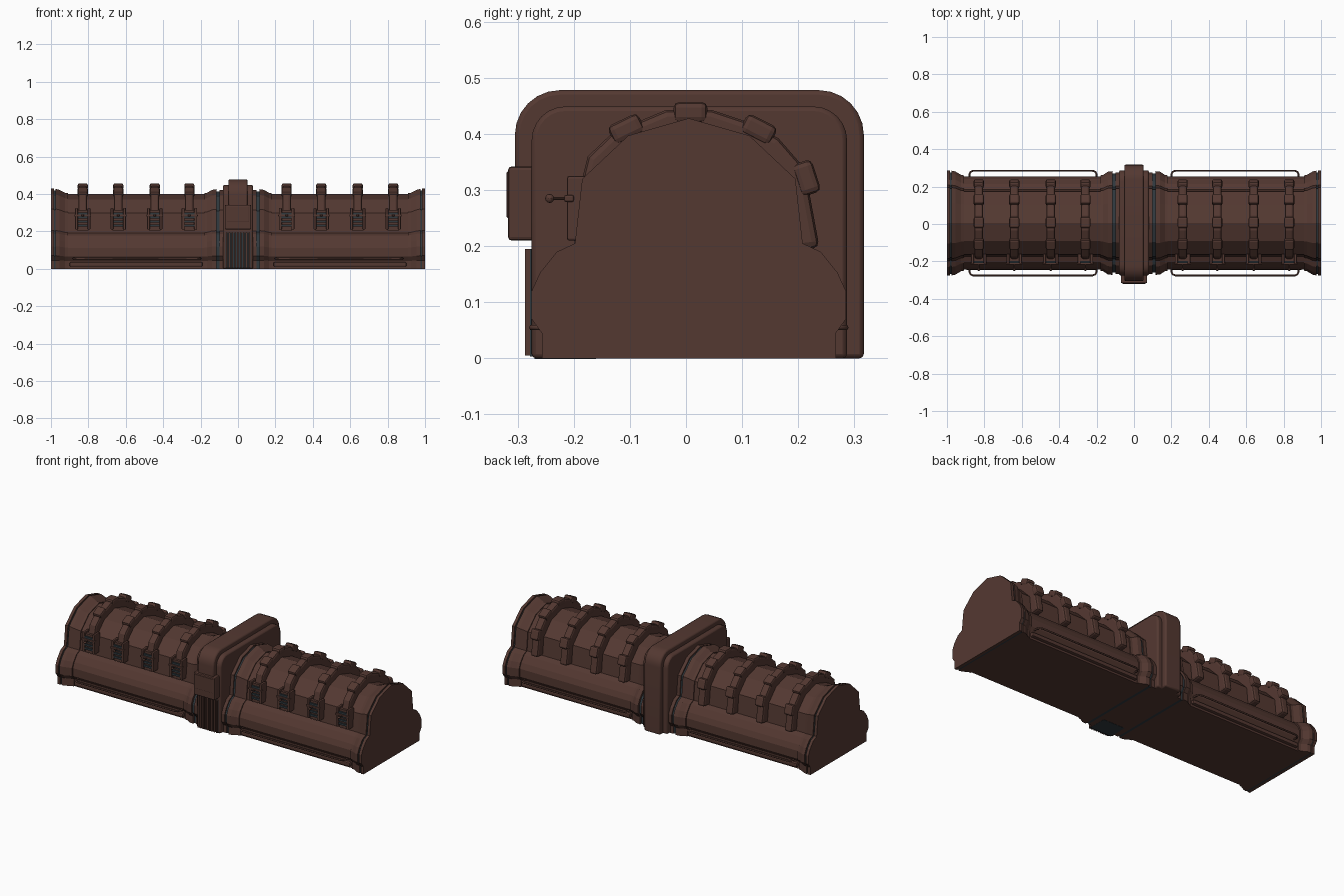
import bpy, bmesh, math
from mathutils import Matrix, Vector

if "Cube" in bpy.data.objects:
    bpy.data.objects.remove(bpy.data.objects["Cube"])

CY = 0.005  # centre line of the hull in y


def material(name, rgb):
    m = bpy.data.materials.new(name)
    m.diffuse_color = (*rgb, 1)
    m.use_nodes = True
    m.node_tree.nodes["Principled BSDF"].inputs["Base Color"].default_value = m.diffuse_color
    return m


BROWN = material("dark_brown", (0.088, 0.040, 0.031))
GREY = material("slate_grey", (0.028, 0.040, 0.048))


def finish(bm, name, mats, bevel=0, segments=2, mirror=False):
    bmesh.ops.recalc_face_normals(bm, faces=bm.faces)
    me = bpy.data.meshes.new(name)
    bm.to_mesh(me)
    bm.free()
    ob = bpy.data.objects.new(name, me)
    bpy.context.collection.objects.link(ob)
    for m in mats:
        me.materials.append(m)
    if bevel:
        b = ob.modifiers.new("bevel", 'BEVEL')
        b.width, b.segments = bevel, segments
        b.limit_method, b.angle_limit = 'ANGLE', math.radians(40)
    if mirror:
        ob.modifiers.new("mirror", 'MIRROR').use_mirror_merge = False
    return ob


def loft(bm, rings, dark=()):
    loops = [[bm.verts.new(p) for p in r] for r in rings]
    n = len(loops[0])
    for k in range(len(loops) - 1):
        for i in range(n):
            j = (i + 1) % n
            f = bm.faces.new((loops[k][i], loops[k][j], loops[k + 1][j], loops[k + 1][i]))
            f.material_index = 1 if k in dark else 0
    bm.faces.new(loops[0])
    bm.faces.new(loops[-1])


def prism(name, poly, x0, x1, bevel=0, segments=2, mat=BROWN, mirror=False):
    bm = bmesh.new()
    loft(bm, [[(x, y, z) for y, z in poly] for x in (x0, x1)])
    return finish(bm, name, [mat], bevel, segments, mirror)


def box(name, x, y, z, bevel=0, mat=BROWN, mirror=False):
    poly = [(y[0], z[0]), (y[1], z[0]), (y[1], z[1]), (y[0], z[1])]
    return prism(name, poly, x[0], x[1], bevel, 2, mat, mirror)


def arch(y0, y1, top, r, steps=6):
    """Upright outline with two rounded top corners."""
    pts = [(y0, 0), (y1, 0)]
    for c, start in ((y1 - r, 0), (y0 + r, 90)):
        for i in range(steps + 1):
            a = math.radians(start + 90 * i / steps)
            pts.append((c + r * math.cos(a), top - r + r * math.sin(a)))
    return pts


# Hull: one cross-section lofted through flared rings, mirrored to the left
half = [(0.262, 0), (0.262, 0.045), (0.28, 0.07), (0.28, 0.12), (0.265, 0.153),
        (0.235, 0.19), (0.203, 0.205), (0.19, 0.32), (0.108, 0.397)]
section = half + [(0, 0.428)] + [(-y, z) for y, z in reversed(half)]
stations = [(0.06, .97, .985), (0.10, .97, .985), (0.10, .945, .965), (0.115, .945, .965),
            (0.115, .99, .995), (0.14, .98, .985), (0.165, .92, .95), (0.18, .91, .945),
            (0.18, .885, .935), (0.91, .885, .935), (0.91, .91, .945), (0.925, .92, .95),
            (0.955, .985, .985), (0.975, 1, 1), (0.975, .97, .98), (0.983, .97, .98),
            (0.983, 1, 1), (1.0, 1, 1)]
bm = bmesh.new()
loft(bm, [[(x, CY + y * sy, z * sz) for y, z in section] for x, sy, sz in stations], dark=(2, 14))
finish(bm, "hull", [BROWN, GREY], mirror=True)

# Lower sill along both long sides
for s in (-1, 1):
    box("sill", (0.19, 0.90), sorted((CY + s * 0.225, CY + s * 0.25)), (0.012, 0.035), 0.005, mirror=True)

# Thin side rails
for s in (-1, 1):
    cu = bpy.data.curves.new("side_rail", 'CURVE')
    cu.dimensions, cu.bevel_depth, cu.bevel_resolution = '3D', 0.005, 1
    sp = cu.splines.new('POLY')
    path = [(0.2, 0.23), (0.2, 0.262), (0.207, 0.274), (0.222, 0.28),
            (0.86, 0.28), (0.873, 0.274), (0.88, 0.262), (0.88, 0.23)]
    sp.points.add(len(path) - 1)
    for p, (x, y) in zip(sp.points, path):
        p.co = (x, CY + s * y, 0.055, 1)
    cu.materials.append(BROWN)
    ob = bpy.data.objects.new("side_rail", cu)
    bpy.context.collection.objects.link(ob)
    ob.modifiers.new("mirror", 'MIRROR').use_mirror_merge = False

# Straps with raised clamps, buckles and latch pins
strap = [(-.19, .30), (-.175, .36), (-.13, .403), (-.035, .443), (.045, .443), (.12, .418),
         (.165, .392), (.212, .338), (.238, .197), (.175, .19), (.165, .29), (.1, .36),
         (0, .39), (-.09, .36), (-.16, .29)]
clamps = [(0.008, 0.44, 0), (-0.107, 0.410, 26), (0.13, 0.409, -27), (0.216, 0.322, -72)]
for x in (0.26, 0.445, 0.64, 0.83):
    prism("strap", strap, x - 0.023, x + 0.023, 0.012, 2, mirror=True)
    for y, z, ang in clamps:
        a = math.radians(ang)
        poly = [(y + u * math.cos(a) - v * math.sin(a), z + u * math.sin(a) + v * math.cos(a))
                for u, v in ((-.03, -.02), (.03, -.02), (.03, .017), (-.03, .017))]
        prism("strap_clamp", poly, x - 0.027, x + 0.027, 0.010, 2, mirror=True)
    for s in (-1, 1):
        box("buckle_side", sorted((x + s * 0.026, x + s * 0.041)), (-0.212, -0.16), (0.21, 0.325),
            0.004, mirror=True)
    box("buckle_back", (x - 0.03, x + 0.03), (-0.200, -0.16), (0.205, 0.315), mirror=True)
    for i in range(4):
        z = 0.225 + i * 0.022
        box("buckle_slat", (x - 0.028, x + 0.028), (-0.209, -0.19), (z, z + 0.011), mat=GREY, mirror=True)
    box("latch_bar", (x - 0.045, x + 0.045), (-0.217, -0.20), (0.279, 0.291), 0.003, mirror=True)
    bm = bmesh.new()
    bmesh.ops.create_cone(bm, cap_ends=True, segments=8, radius1=0.003, radius2=0.003, depth=0.04,
                          matrix=Matrix.Translation((x, -0.225, 0.285)) @ Matrix.Rotation(math.pi / 2, 4, 'X'))
    bmesh.ops.create_uvsphere(bm, u_segments=10, v_segments=6, radius=0.008,
                              matrix=Matrix.Translation((x, -0.243, 0.285)))
    finish(bm, "latch_pin", [BROWN], mirror=True)

# Central collar: wide inner rim and narrow outer band
prism("collar_rim", arch(-0.275, 0.287, 0.449, 0.06), -0.08, 0.08, 0.008)
band = arch(-0.305, 0.317, 0.478, 0.08)
band[0] = (-0.26, 0)
band += [(-0.305, 0.30), (-0.26, 0.30)]  # band stops above the front vent
prism("collar_band", band, -0.052, 0.052, 0.008)

# Control box on the front of the collar
box("control_box", (-0.07, 0.07), (-0.317, -0.26), (0.21, 0.342), 0.006)
box("control_panel", (-0.06, 0.06), (-0.320, -0.31), (0.25, 0.333), 0.003)

# Vent below the control box
box("vent_back", (-0.066, 0.066), (-0.278, -0.27), (0.003, 0.195), mat=GREY)
for i in range(9):
    x = -0.06 + i * 0.015
    box("vent_slat", (x - 0.0045, x + 0.0045), (-0.287, -0.27), (0.005, 0.195))
box("vent_underside", (-0.07, 0.07), (-0.27, -0.16), (0.0, 0.004), mat=GREY).location.z = -0.001

# Smooth the rounded parts, keep edges crisp
for ob in bpy.context.scene.objects:
    ob.select_set(ob.type == 'MESH' and ("collar" in ob.name or "pin" in ob.name))
    if ob.select_get():
        bpy.context.view_layer.objects.active = ob
bpy.ops.object.shade_smooth_by_angle(angle=math.radians(30))
